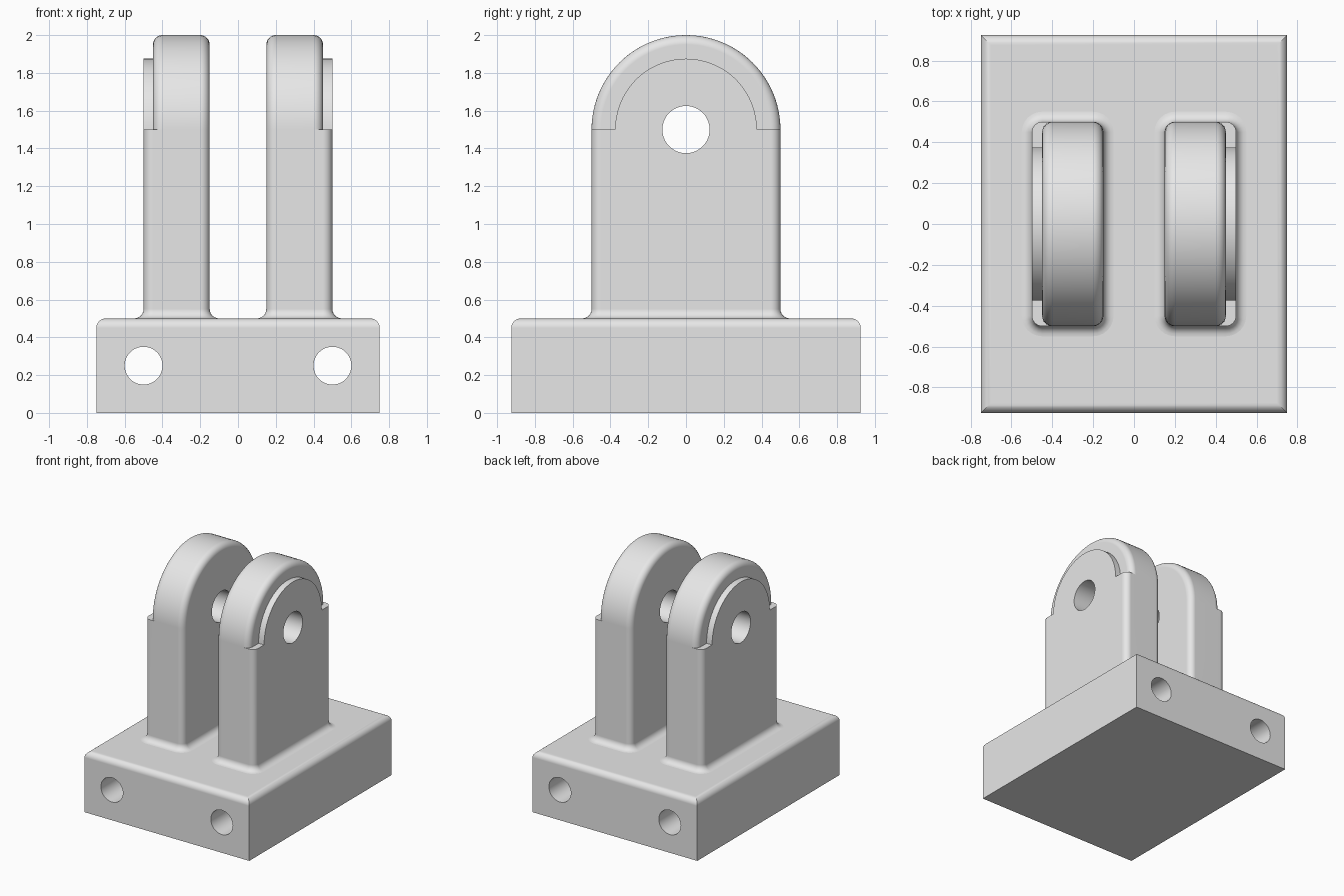
import bpy, bmesh
from math import pi, sin, cos
from mathutils import Matrix, Vector

cube = bpy.data.objects.get("Cube")
if cube:
    bpy.data.objects.remove(cube, do_unlink=True)

grey = bpy.data.materials.new("plain grey")
grey.use_nodes = True
grey.diffuse_color = (0.8, 0.8, 0.8, 1)
grey.node_tree.nodes["Principled BSDF"].inputs["Base Color"].default_value = (0.8, 0.8, 0.8, 1)

ROUND = 0.05   # edge rounding and fillet radius
STEPS = 6
PIVOT = 1.5    # height of the arch centre


def finish(bm, name):
    bmesh.ops.recalc_face_normals(bm, faces=bm.faces[:])
    mesh = bpy.data.meshes.new(name)
    bm.to_mesh(mesh)
    bm.free()
    mesh.materials.append(grey)
    obj = bpy.data.objects.new(name, mesh)
    bpy.context.collection.objects.link(obj)
    return obj


def activate(obj):
    bpy.ops.object.select_all(action="DESELECT")
    obj.select_set(True)
    bpy.context.view_layer.objects.active = obj


def combine(obj, tool, operation):
    mod = obj.modifiers.new("boolean", "BOOLEAN")
    mod.operation, mod.solver, mod.object = operation, "EXACT", tool
    activate(obj)
    bpy.ops.object.modifier_apply(modifier=mod.name)
    bpy.data.objects.remove(tool, do_unlink=True)


def smooth(obj):
    activate(obj)
    bpy.ops.object.shade_smooth_by_angle(angle=pi / 6)
    mod = obj.modifiers.new("flat face shading", "WEIGHTED_NORMAL")
    mod.keep_sharp = True


def rod(center, radius, length, axis):
    bm = bmesh.new()
    turn = Matrix.Rotation(pi / 2, 4, "Y" if axis == "X" else "X")
    bmesh.ops.create_cone(bm, cap_ends=True, segments=64, radius1=radius, radius2=radius,
                          depth=length, matrix=Matrix.Translation(center) @ turn)
    return finish(bm, "hole_cutter")


def loft(rings, name):
    """Skin closed rings of points and cap both ends."""
    bm = bmesh.new()
    loops = [[bm.verts.new(p) for p in ring] for ring in rings]
    n = len(loops[0])
    for a, b in zip(loops, loops[1:]):
        for i in range(n):
            j = (i + 1) % n
            bm.faces.new((a[i], a[j], b[j], b[i]))
    bm.faces.new(loops[0])
    bm.faces.new(loops[-1])
    return finish(bm, name)


def post_ring(side, grow, z):
    """Rounded rectangle, grown outwards for the foot fillet."""
    points = []
    for quarter, (x, y) in enumerate([(0.45, 0.45), (0.2, 0.45), (0.2, -0.45), (0.45, -0.45)]):
        for k in range(STEPS + 1):
            a = (quarter + k / STEPS) * pi / 2
            r = ROUND + grow
            points.append((side * (x + r * cos(a)), y + r * sin(a), z))
    return points


def half_disc(side, x0, x1, radius, rounding, name):
    """Upper half of a disc, lofted from slices whose radius follows the rounded rim."""
    slices = [(x0, radius), (x1, radius)]
    if rounding:
        arc = [k / STEPS * pi / 2 for k in range(STEPS + 1)]
        slices = [(x0 + rounding * (1 - sin(a)), radius - rounding * (1 - cos(a)))
                  for a in reversed(arc)]
        slices += [(x1 - rounding * (1 - sin(a)), radius - rounding * (1 - cos(a))) for a in arc]
    rings = [[(side * x, r * cos(k / 48 * pi), PIVOT + r * sin(k / 48 * pi)) for k in range(49)]
             for x, r in slices]
    return loft(rings, name)


# Base block with rounded top edges and two through holes
bm = bmesh.new()
bmesh.ops.create_cube(bm, size=1, matrix=Matrix.Translation((0, 0, 0.25))
                      @ Matrix.Diagonal((1.5, 1.85, 0.5, 1)))
top = [e for e in bm.edges if all(v.co.z > 0.4 for v in e.verts)]
bmesh.ops.bevel(bm, geom=top, offset=ROUND, segments=STEPS, profile=0.5, affect="EDGES")
base = finish(bm, "base_block")
for x in (-0.5, 0.5):
    combine(base, rod(Vector((x, 0, 0.25)), 0.1, 3, "Y"), "DIFFERENCE")
smooth(base)

# Mirrored pair of lugs: filleted post, rounded arch, raised boss, pin hole
for side, label in ((1, "left"), (-1, "right")):
    rings = [post_ring(side, ROUND, 0.48)]
    for k in range(STEPS + 1):
        a = k / STEPS * pi / 2
        rings.append(post_ring(side, ROUND * (1 - sin(a)), 0.5 + ROUND * (1 - cos(a))))
    rings.append(post_ring(side, 0, PIVOT))
    lug = loft(rings, label + "_lug")
    combine(lug, half_disc(side, 0.15, 0.45, 0.5, ROUND, "arch"), "UNION")
    combine(lug, half_disc(side, 0.3, 0.5, 0.375, 0, "boss"), "UNION")
    combine(lug, rod(Vector((side * 0.325, 0, PIVOT)), 0.125, 1, "X")
            if side > 0 else rod(Vector((-0.325, 0, PIVOT)), 0.125, 0.6, "X"), "DIFFERENCE")
    smooth(lug)
